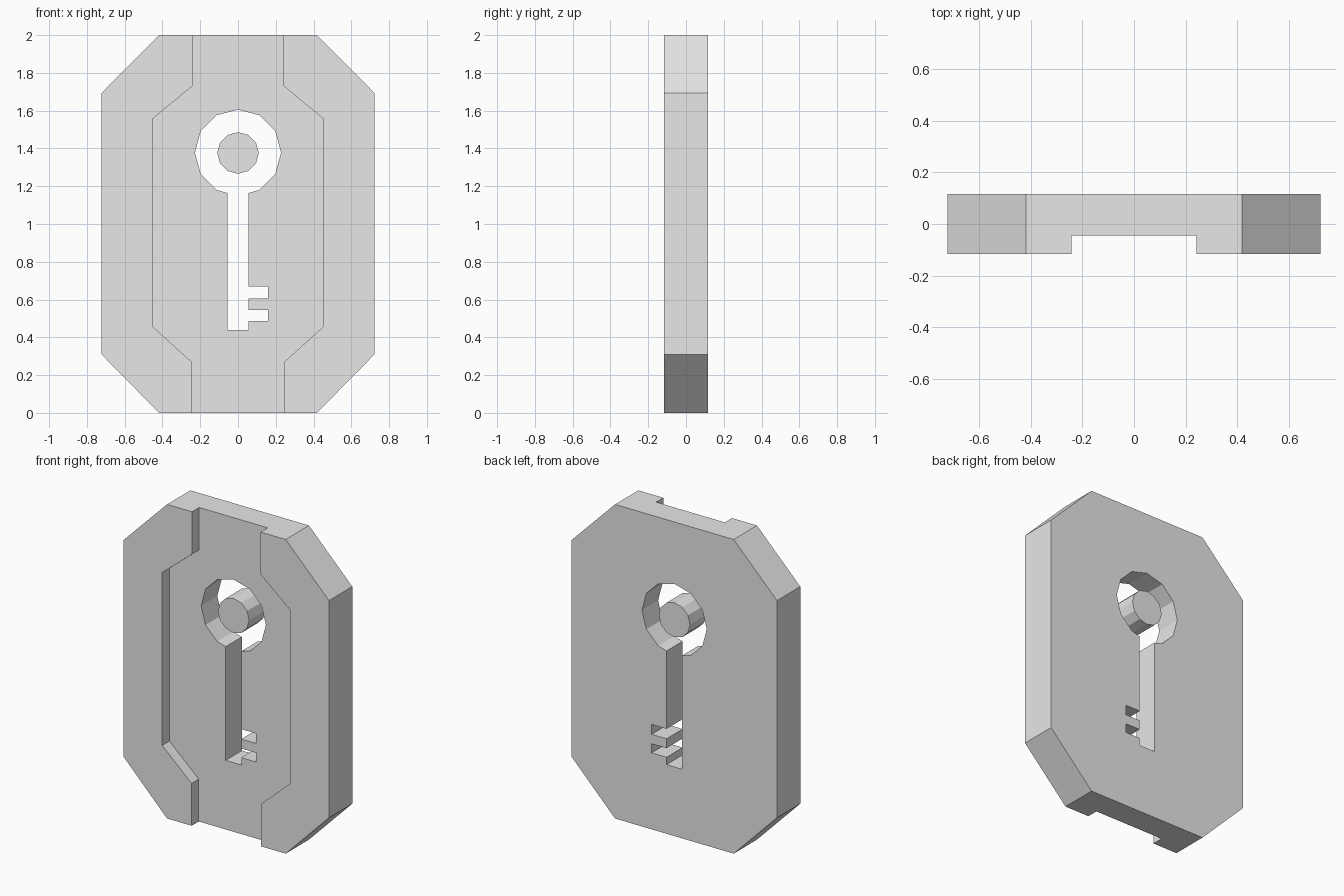
import bpy, bmesh, math

if "Cube" in bpy.data.objects:
    bpy.data.objects.remove(bpy.data.objects["Cube"])

BACK, FLOOR, FRONT = 0.117, -0.045, -0.117   # y of back, recessed floor, front

grey = bpy.data.materials.new("plain grey")
grey.diffuse_color = (0.8, 0.8, 0.8, 1)
grey.use_nodes = True
grey.node_tree.nodes["Principled BSDF"].inputs["Base Color"].default_value = grey.diffuse_color


def prism(name, outline, y0, y1):
    """Extrude an (x, z) outline from y0 to y1."""
    bm = bmesh.new()
    face = bm.faces.new([bm.verts.new((x, y0, z)) for x, z in outline])
    ext = bmesh.ops.extrude_face_region(bm, geom=[face])
    verts = [v for v in ext["geom"] if isinstance(v, bmesh.types.BMVert)]
    bmesh.ops.translate(bm, verts=verts, vec=(0, y1 - y0, 0))
    bmesh.ops.recalc_face_normals(bm, faces=bm.faces)
    mesh = bpy.data.meshes.new(name)
    bm.to_mesh(mesh)
    bm.free()
    mesh.materials.append(grey)
    obj = bpy.data.objects.new(name, mesh)
    bpy.context.collection.objects.link(obj)
    return obj


def mirrored(half):
    """Close a right-hand half outline with its left-hand mirror."""
    return half + [(-x, z) for x, z in reversed(half)]


def ring(radius, z, steps):
    """Points of a 12-sided circle, step 0 at the top, clockwise."""
    return [(radius * math.sin(i * math.pi / 6), z + radius * math.cos(i * math.pi / 6))
            for i in steps]


def cut(target, cutter):
    mod = target.modifiers.new("cut", "BOOLEAN")
    mod.operation = "DIFFERENCE"
    mod.solver = "EXACT"
    mod.object = cutter
    bpy.context.view_layer.objects.active = target
    bpy.ops.object.modifier_apply(modifier=mod.name)
    bpy.data.objects.remove(cutter)


# Plate with clipped corners
plate = prism("plate", mirrored([(0.418, 2), (0.723, 1.693), (0.723, 0.31), (0.418, 0)]),
              FRONT, BACK)

# Wide channel sunk into the front, open at top and bottom
channel = mirrored([(0.242, 2.1), (0.242, 1.73), (0.452, 1.557), (0.452, 0.457),
                    (0.245, 0.27), (0.245, -0.1)])
cut(plate, prism("channel_cutter", channel, FRONT - 0.1, FLOOR))

# Key-shaped hole: round bow, straight shaft, two teeth on the right
w, tooth = 0.055, 0.16
key = ring(0.228, 1.378, range(-5, 6))
key += [(w, 1.164), (w, 0.668), (tooth, 0.668), (tooth, 0.605), (w, 0.605),
        (w, 0.545), (tooth, 0.545), (tooth, 0.487), (w, 0.487), (w, 0.44),
        (-w, 0.44), (-w, 1.164)]
cut(plate, prism("key_cutter", key, FRONT - 0.1, BACK + 0.1))

# Free pin in the middle of the bow
prism("pin", ring(0.11, 1.376, range(12)), FLOOR, BACK)
